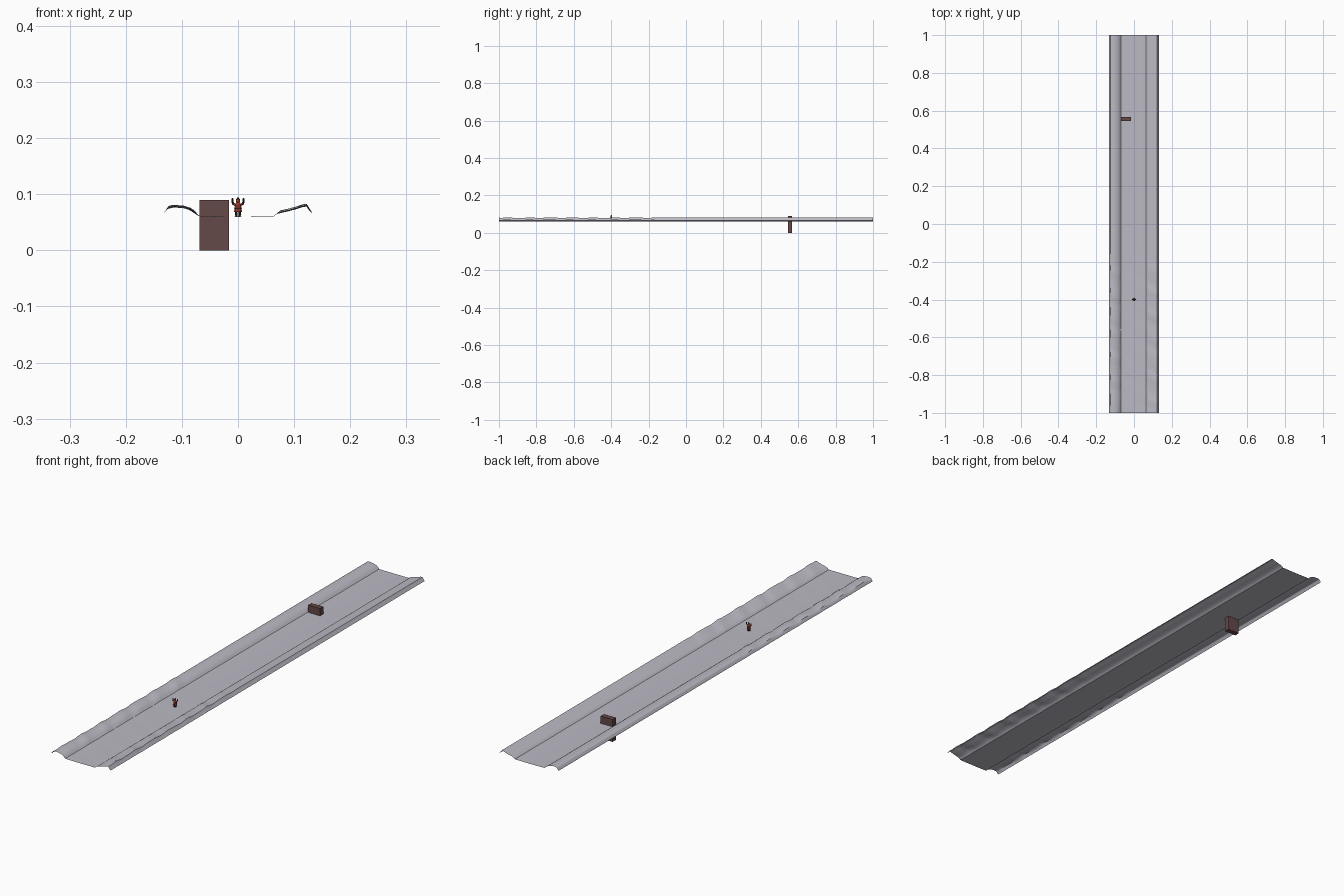
import bpy, bmesh, math
from mathutils import Vector

if "Cube" in bpy.data.objects:
    bpy.data.objects.remove(bpy.data.objects["Cube"])


def material(name, rgb):
    m = bpy.data.materials.new(name)
    m.diffuse_color = (*rgb, 1)
    m.use_nodes = True
    m.node_tree.nodes["Principled BSDF"].inputs["Base Color"].default_value = m.diffuse_color
    return m


SNOW = material("pale grey snow", (0.50, 0.49, 0.55))
BROWN = material("dark brown", (0.13, 0.065, 0.065))
RED = material("coat red", (0.42, 0.05, 0.025))
DARK = material("dark cloth", (0.035, 0.018, 0.016))


def finish(bm, name, mat, smooth=True):
    bmesh.ops.recalc_face_normals(bm, faces=bm.faces)
    me = bpy.data.meshes.new(name)
    bm.to_mesh(me)
    bm.free()
    me.materials.append(mat)
    ob = bpy.data.objects.new(name, me)
    bpy.context.collection.objects.link(ob)
    if smooth:
        bpy.ops.object.select_all(action='DESELECT')
        bpy.context.view_layer.objects.active = ob
        ob.select_set(True)
        bpy.ops.object.shade_smooth_by_angle(angle=math.radians(30))
    return ob


def limb(name, a, b, r1, r2, mat, sides=8):
    """Tapered round bar from a to b."""
    a, b = Vector(a), Vector(b)
    bm = bmesh.new()
    bmesh.ops.create_cone(bm, cap_ends=True, segments=sides, radius1=r1,
                          radius2=r2, depth=(b - a).length)
    rot = (b - a).to_track_quat('Z', 'Y').to_matrix()
    for v in bm.verts:
        v.co = rot @ v.co + (a + b) / 2
    return finish(bm, name, mat)


def ball(name, c, size, mat):
    bm = bmesh.new()
    bmesh.ops.create_uvsphere(bm, u_segments=12, v_segments=8, radius=1)
    for v in bm.verts:
        v.co = Vector(c) + Vector([p * s for p, s in zip(v.co, size)])
    return finish(bm, name, mat)


def box(name, lo, hi, mat):
    bm = bmesh.new()
    bmesh.ops.create_cube(bm, size=1)
    for v in bm.verts:
        v.co = [(l + h) / 2 + p * (h - l) for p, l, h in zip(v.co, lo, hi)]
    return finish(bm, name, mat, False)


# Long snow track: open cross-section swept along y, rippled near the front
profile = [(-.132, .066), (-.129, .071), (-.124, .0765), (-.115, .079),
           (-.098, .0775), (-.085, .0735), (-.078, .069), (-.070, .0615),
           (-.060, .0607), (-.035, .0605), (0, .0603), (.035, .0605),
           (.063, .0605), (.069, .0655), (.076, .069), (.090, .072),
           (.105, .076), (.114, .0795), (.122, .0805), (.127, .073),
           (.132, .067)]
bm = bmesh.new()
rows = []
STEPS = 100
for j in range(STEPS + 1):
    y = -1 + 2 * j / STEPS
    fade = max(0, min(1, (-.15 - y) / .1)) * min(1, (y + 1) / .04)
    row = []
    for x, z in profile:
        amp = .0016 if .07 < abs(x) < .128 else .0003
        w = math.sin(y * 55 + x * 30) + .6 * math.sin(y * 97 + x * 50)
        row.append(bm.verts.new((x, y, z + amp * fade * w)))
    rows.append(row)
for r, s in zip(rows, rows[1:]):
    for i in range(len(profile) - 1):
        bm.faces.new((r[i], r[i + 1], s[i + 1], s[i]))
track = finish(bm, "snow_track", SNOW)

# Block standing through the track
box("block", (-.069, .545, 0), (-.016, .566, .09), BROWN)

# Small figure with raised arms
Y = -.40
limb("coat", (0, Y, .068), (0, Y, .082), .0075, .0055, RED, 10)
limb("belt", (0, Y, .0735), (0, Y, .0752), .0072, .0070, DARK, 10)
limb("shoulders", (0, Y, .082), (0, Y, .0855), .0055, .003, RED, 10)
ball("head", (0, Y, .0885), (.0036, .0036, .004), RED)
limb("cap", (0, Y, .091), (0, Y, .0945), .0032, .0012, DARK)
for side, s in (("left", -1), ("right", 1)):
    limb(side + "_leg", (s * .003, Y, .0625), (s * .003, Y, .069), .0019, .0023, DARK)
    box(side + "_boot", (s * .003 - .0017, Y - .005, .0605),
        (s * .003 + .0017, Y + .0025, .063), DARK)
    limb(side + "_upper_arm", (s * .0045, Y, .081), (s * .009, Y, .083), .0023, .002, RED)
    limb(side + "_forearm", (s * .009, Y, .082), (s * .0098, Y, .090), .002, .0016, DARK)
    ball(side + "_hand", (s * .0098, Y, .0912), (.0018, .0018, .002), DARK)
